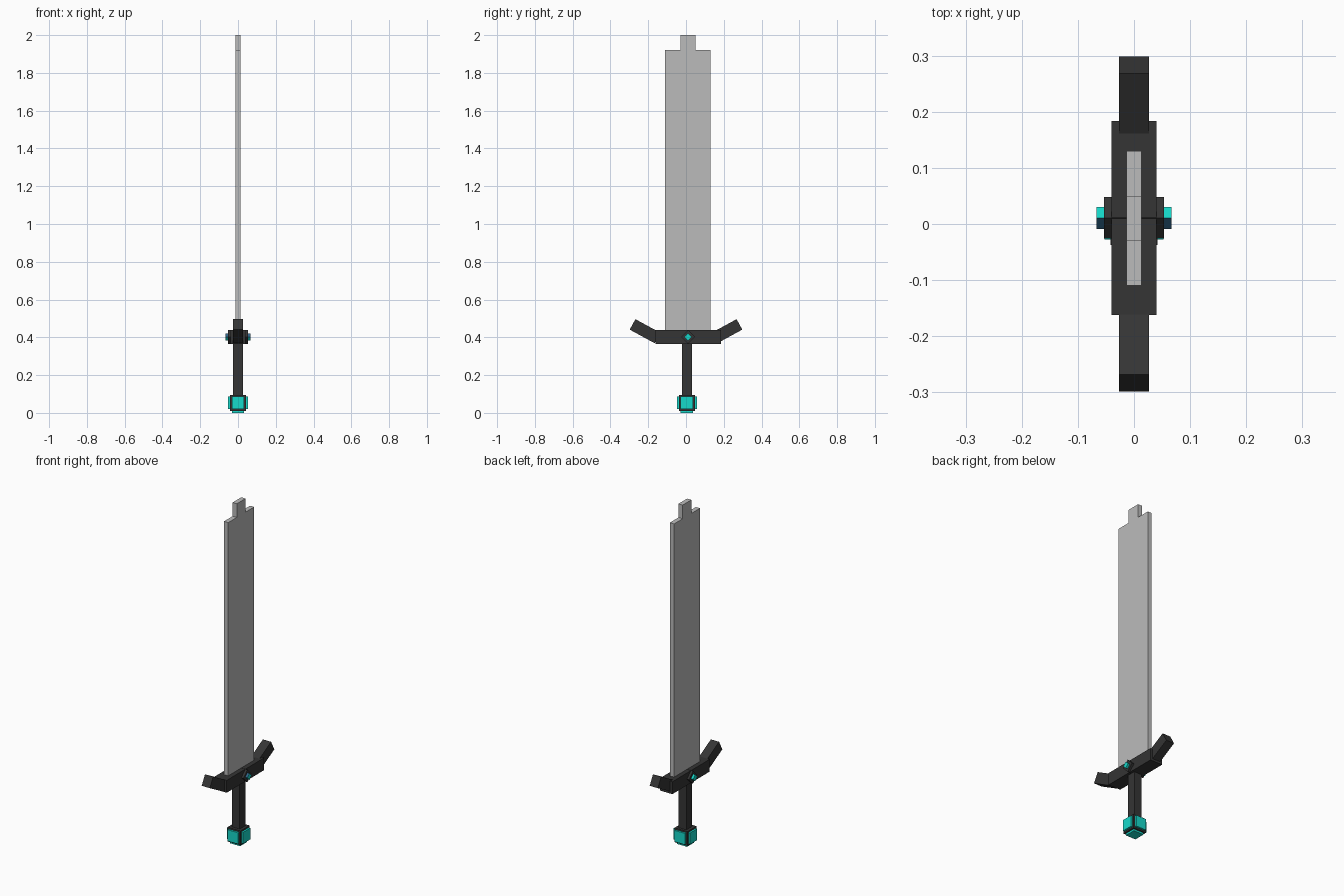
import bpy, bmesh, math
from mathutils import Matrix, Vector

if "Cube" in bpy.data.objects:
    bpy.data.objects.remove(bpy.data.objects["Cube"])


def material(name, rgb):
    m = bpy.data.materials.new(name)
    m.diffuse_color = (*rgb, 1)
    m.use_nodes = True
    m.node_tree.nodes["Principled BSDF"].inputs["Base Color"].default_value = m.diffuse_color
    return m


STEEL = material("steel grey", (0.50, 0.50, 0.50))
DARK = material("dark iron", (0.035, 0.035, 0.035))
TEAL = material("teal gem", (0.008, 0.70, 0.60))
BLUE = material("deep blue gem", (0.03, 0.13, 0.25))
CY = 0.01  # sword axis in y


def box(name, centre, size, mat, tilt=0.0):
    """Box with a tilt about the x axis."""
    bm = bmesh.new()
    bmesh.ops.create_cube(bm, size=1, matrix=Matrix.Translation(centre)
                          @ Matrix.Rotation(tilt, 4, 'X')
                          @ Matrix.Diagonal((*size, 1)))
    me = bpy.data.meshes.new(name)
    bm.to_mesh(me)
    bm.free()
    me.materials.append(mat)
    ob = bpy.data.objects.new(name, me)
    bpy.context.collection.objects.link(ob)
    return ob


# blade: stepped outline extruded through its thickness
outline = [(-0.11, 0.42), (0.13, 0.42), (0.13, 1.92), (0.05, 1.92),
           (0.05, 2.0), (-0.03, 2.0), (-0.03, 1.92), (-0.11, 1.92)]
bm = bmesh.new()
face = bm.faces.new([bm.verts.new((-0.0135, y, z)) for y, z in outline])
ext = bmesh.ops.extrude_face_region(bm, geom=[face])
bmesh.ops.translate(bm, vec=(0.027, 0, 0),
                    verts=[v for v in ext["geom"] if isinstance(v, bmesh.types.BMVert)])
bmesh.ops.recalc_face_normals(bm, faces=bm.faces)
mesh = bpy.data.meshes.new("blade")
bm.to_mesh(mesh)
bm.free()
mesh.materials.append(STEEL)
bpy.context.collection.objects.link(bpy.data.objects.new("blade", mesh))

# crossguard and its two upswept arms
box("guard", (0, 0.011, 0.402), (0.08, 0.346, 0.072), DARK)
angle = math.radians(28.6)
for side, label in ((1, "back"), (-1, "front")):
    length = 0.15
    end = Vector((0, side * 0.283, 0.4685))
    along = Vector((0, side * math.cos(angle), math.sin(angle)))
    box("guard_arm_" + label, end - along * length / 2,
        (0.053, length, 0.063), DARK, side * angle)

# diamond gem and its setting, running through the guard
box("gem_setting", (0, 0.011, 0.402), (0.107, 0.052, 0.052), DARK, math.pi / 4)
gem = box("gem", (0, 0.0105, 0.402), (0.134, 0.0275, 0.0275), TEAL, math.pi / 4)
gem.data.materials.append(BLUE)
for p in gem.data.polygons:
    if p.normal.y < -0.5 and p.normal.z > 0.5:
        p.material_index = 1

# grip
box("grip", (0, 0.006, 0.23), (0.051, 0.053, 0.29), DARK)

# pommel block with teal plates on the sides and underneath
PC = Vector((0, 0.005, 0.053))
box("pommel", PC, (0.084, 0.084, 0.084), DARK)
for label, d in (("right", (1, 0, 0)), ("left", (-1, 0, 0)), ("back", (0, 1, 0)),
                 ("front", (0, -1, 0)), ("bottom", (0, 0, -1))):
    size = [0.012 if c else 0.066 for c in d]
    box("pommel_plate_" + label, PC + Vector(d) * 0.047, size, TEAL)
